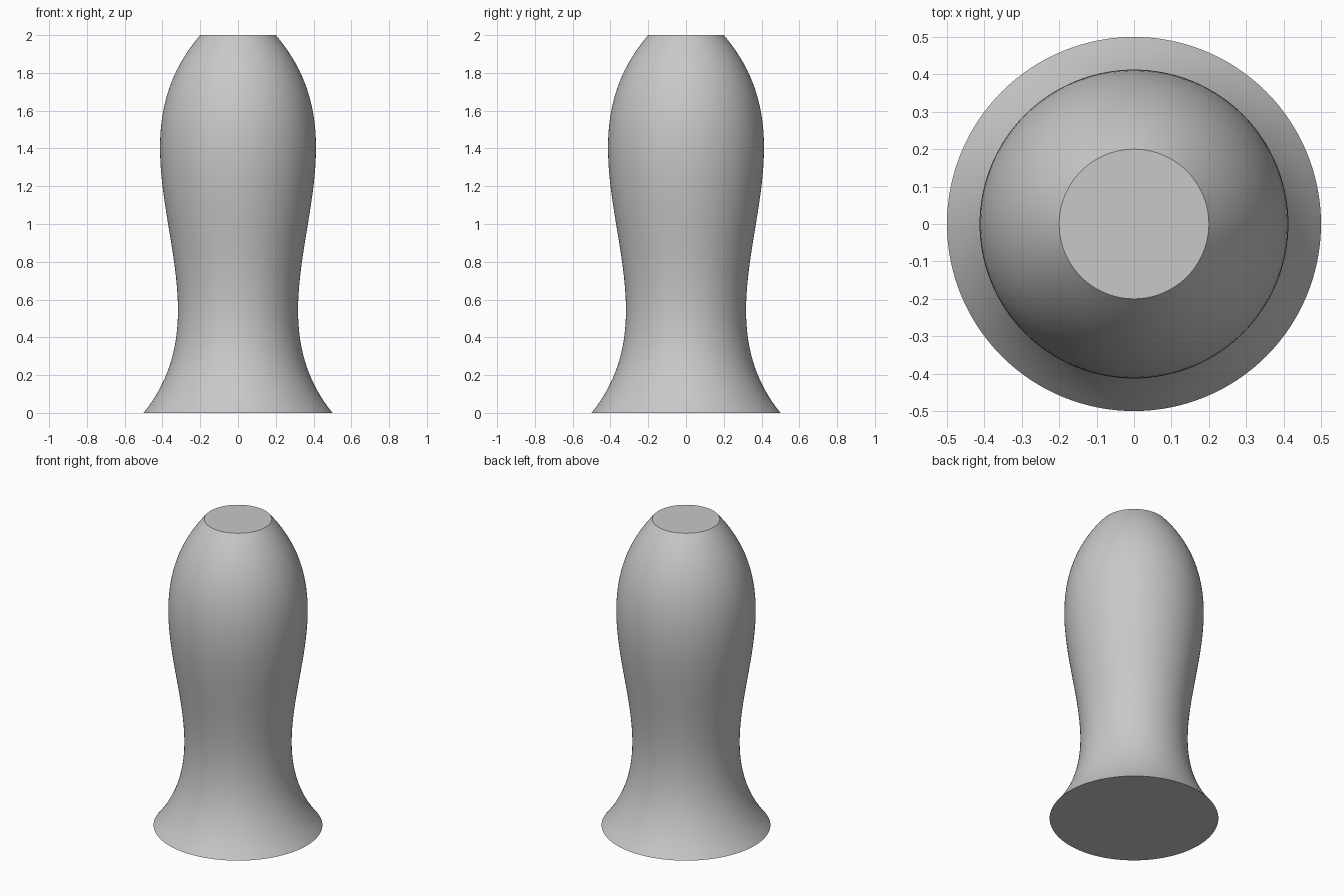
import bpy, bmesh, math
from mathutils import Vector
from mathutils.geometry import interpolate_bezier

if "Cube" in bpy.data.objects:
    bpy.data.objects.remove(bpy.data.objects["Cube"], do_unlink=True)

SEGMENTS = 128   # steps around the axis
RINGS = 64       # points along the profile

# Plain grey material
grey = bpy.data.materials.new("light_grey")
grey.use_nodes = True
colour = (0.58, 0.58, 0.58, 1.0)
grey.diffuse_color = colour
grey.node_tree.nodes["Principled BSDF"].inputs["Base Color"].default_value = colour

# S-shaped profile: flared foot, narrow neck, full shoulder, flat top
profile = interpolate_bezier(
    Vector((0.5, 0, 0)), Vector((0.0, 0, 0.62)),
    Vector((0.75, 0, 1.36)), Vector((0.2, 0, 2.0)), RINGS)

# Turn the profile around z, then cap both ends
bm = bmesh.new()
rings = []
for p in profile:
    angles = [2 * math.pi * i / SEGMENTS for i in range(SEGMENTS)]
    rings.append([bm.verts.new((p.x * math.cos(a), p.x * math.sin(a), p.z))
                  for a in angles])
for low, high in zip(rings, rings[1:]):
    for i in range(SEGMENTS):
        j = (i + 1) % SEGMENTS
        bm.faces.new((low[i], low[j], high[j], high[i]))
bm.faces.new(rings[0][::-1])
bm.faces.new(rings[-1])

mesh = bpy.data.meshes.new("turned_body")
bm.to_mesh(mesh)
bm.free()
mesh.materials.append(grey)
body = bpy.data.objects.new("turned_body", mesh)
bpy.context.collection.objects.link(body)

# Smooth side, crisp rims
bpy.ops.object.select_all(action='DESELECT')
body.select_set(True)
bpy.context.view_layer.objects.active = body
bpy.ops.object.shade_smooth_by_angle(angle=math.radians(30))
